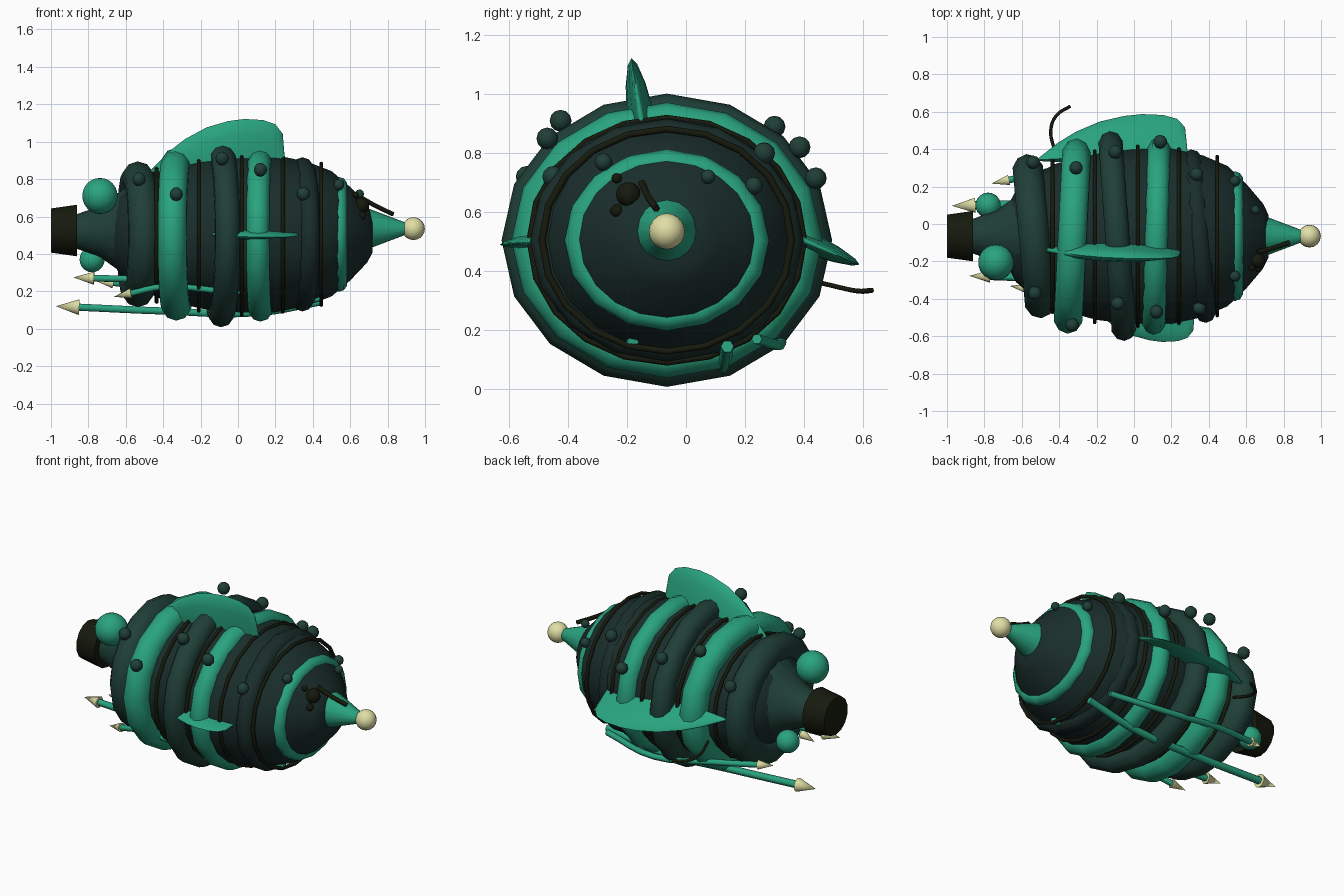
import bpy, bmesh, math
from mathutils import Matrix, Vector

if "Cube" in bpy.data.objects:
    bpy.data.objects.remove(bpy.data.objects["Cube"])

CY, CZ, WIDE = -0.065, 0.508, 1.12      # body axis and sideways stretch


def material(name, rgb):
    m = bpy.data.materials.new(name)
    m.diffuse_color = (*rgb, 1)
    m.use_nodes = True
    m.node_tree.nodes["Principled BSDF"].inputs["Base Color"].default_value = m.diffuse_color
    return m


HULL = material("hull_dark", (0.010, 0.027, 0.024))
BAND = material("band_dark", (0.014, 0.050, 0.038))
GREEN = material("green", (0.022, 0.37, 0.21))
BLACK = material("black", (0.008, 0.010, 0.004))
CREAM = material("cream", (0.75, 0.74, 0.38))


def finish(obj, name, mat, angle=50):
    obj.name = name
    obj.data.materials.append(mat)
    bpy.ops.object.select_all(action='DESELECT')
    obj.select_set(True)
    bpy.context.view_layer.objects.active = obj
    bpy.ops.object.shade_smooth_by_angle(angle=math.radians(angle))
    return obj


def from_bmesh(bm, name, mat, angle=50):
    bmesh.ops.recalc_face_normals(bm, faces=bm.faces)
    me = bpy.data.meshes.new(name)
    bm.to_mesh(me)
    bm.free()
    obj = bpy.data.objects.new(name, me)
    bpy.context.collection.objects.link(obj)
    return finish(obj, name, mat, angle)


def lathe_x(name, profile, mat, segs=18, wide=1.0, cz=CZ):
    """Revolve (x, radius) points around the body axis."""
    bm = bmesh.new()
    rings = []
    for x, r in profile:
        rings.append([bm.verts.new((x, CY + wide * r * math.sin(2 * math.pi * i / segs),
                                    cz + r * math.cos(2 * math.pi * i / segs))) for i in range(segs)])
    for a, b in zip(rings, rings[1:]):
        for i in range(segs):
            j = (i + 1) % segs
            bm.faces.new((a[i], a[j], b[j], b[i]))
    bm.faces.new(rings[0])
    bm.faces.new(rings[-1])
    return from_bmesh(bm, name, mat)


def hoop(name, x, outer, tube, mat, turn=0.0, wide=1.13, segs=16):
    """Oval torus around the body axis; outer is its outer height radius."""
    bpy.ops.mesh.primitive_torus_add(major_segments=segs, minor_segments=10,
                                     major_radius=outer - tube, minor_radius=tube)
    o = bpy.context.object
    o.data.transform(Matrix.Translation((x, CY, CZ - 0.003)) @ Matrix.Rotation(turn, 4, 'Z')
                     @ Matrix.Diagonal((1, wide, 1, 1)) @ Matrix.Rotation(math.pi / 2, 4, 'Y'))
    return finish(o, name, mat, 80)


def ball(name, loc, r, mat, segs=10, rings=6):
    bpy.ops.mesh.primitive_uv_sphere_add(segments=segs, ring_count=rings, radius=r, location=loc)
    return finish(bpy.context.object, name, mat, 60)


def tube(name, pts, r, mat):
    cu = bpy.data.curves.new(name, 'CURVE')
    cu.dimensions = '3D'
    cu.bevel_depth, cu.bevel_resolution, cu.use_fill_caps = r, 1, True
    cu.resolution_u = 4
    s = cu.splines.new('BEZIER')
    s.bezier_points.add(len(pts) - 1)
    for bp, p in zip(s.bezier_points, pts):
        bp.co = p
        bp.handle_left_type = bp.handle_right_type = 'AUTO'
    o = bpy.data.objects.new(name, cu)
    bpy.context.collection.objects.link(o)
    cu.materials.append(mat)
    return o


def fin(name, x0, x1, base, up, height, thick, mat=GREEN):
    """Lens-section fin standing on a line along x."""
    hs = [0.02, 0.38, 0.62, 0.84, 0.96, 1.0, 0.98, 0.90, 0.72, 0.25]
    us = [0, 0.14, 0.26, 0.42, 0.58, 0.70, 0.84, 0.93, 0.985, 1.0]
    up = Vector(up).normalized()
    side = up.cross(Vector((1, 0, 0)))
    bm = bmesh.new()
    rows = []
    for u, h in zip(us, hs):
        c = Vector((x0 + u * (x1 - x0), base[0], base[1]))
        t = thick * math.sin(math.pi * (0.06 + 0.88 * u)) / 2
        rows.append([bm.verts.new(c + up * height * h * math.sin(a) + side * t * math.cos(a))
                     for a in [math.pi * k / 8 for k in range(9)]])
    for a, b in zip(rows, rows[1:]):
        for k in range(9):
            bm.faces.new((a[k], a[(k + 1) % 9], b[(k + 1) % 9], b[k]))
    bm.faces.new(rows[0])
    bm.faces.new(rows[-1])
    return from_bmesh(bm, name, mat)


# Main body, tail and nose
lathe_x("body", [(-0.69, 0.12), (-0.63, 0.22), (-0.54, 0.29), (-0.42, 0.345), (-0.2, 0.40), (0, 0.42),
                 (0.2, 0.42), (0.37, 0.385), (0.5, 0.335), (0.6, 0.25), (0.69, 0.155), (0.72, 0.10)],
        HULL, 20, WIDE)
lathe_x("tail_cone", [(-0.87, 0.09), (-0.74, 0.135), (-0.58, 0.25)], BAND, 16, cz=0.52)
lathe_x("tail_nozzle", [(-1.0, 0.118), (-0.86, 0.138)], BLACK, 14, cz=0.525)
lathe_x("nose_cone", [(0.68, 0.115), (0.705, 0.105), (0.93, 0.02)], GREEN, 16, cz=0.535)
ball("nose_ball", (0.938, CY, 0.535), 0.061, CREAM, 16, 10)

# Thick bands: x, outer radius, tube, material, turn
bands = [(-0.535, 0.39, 0.085, BAND, 0.09), (-0.33, 0.462, 0.08, GREEN, -0.05),
         (-0.09, 0.497, 0.068, BAND, 0.07), (0.12, 0.467, 0.064, GREEN, -0.03),
         (0.345, 0.412, 0.058, HULL, 0.09), (0.54, 0.307, 0.045, GREEN, 0.0)]
for i, (x, r, t, m, turn) in enumerate(bands):
    hoop(f"band_{i + 1}", x, r, t, m, turn)

# Thin seams between bands
for i, (x, r) in enumerate([(-0.435, 0.372), (-0.21, 0.42), (0.02, 0.441), (0.24, 0.425), (0.445, 0.388)]):
    hoop(f"seam_{i + 1}", x, r, 0.011, BLACK, 0, WIDE, 20)

# Fins: back, far side, near side
fin("top_fin", -0.47, 0.25, (-0.14, 0.84), (0, -0.16, 1), 0.285, 0.10)
fin("left_fin", -0.52, 0.285, (0.34, 0.53), (0, 0.92, -0.4), 0.27, 0.08)
fin("right_fin", -0.25, 0.325, (-0.42, 0.515), (0, -1, -0.12), 0.212, 0.06)

# Small knobs on the bands
knobs = [(-0.54, 0.33, 0.74), (-0.31, 0.30, 0.89), (-0.1, 0.385, 0.82), (0.14, 0.44, 0.715),
         (0.335, 0.265, 0.80), (0.54, 0.23, 0.69), (0.65, 0.075, 0.72), (-0.53, -0.37, 0.80),
         (-0.33, -0.54, 0.72), (-0.085, -0.425, 0.91), (0.12, -0.47, 0.85), (0.35, -0.45, 0.72),
         (0.54, -0.28, 0.77)]
for i, p in enumerate(knobs):
    ball(f"knob_{i + 1}", p, 0.025 if p[0] > 0.6 else 0.03 if p[0] > 0.5 else 0.037, BAND)

# Tail bulbs
ball("tail_bulb_large", (-0.738, -0.205, 0.71), 0.096, GREEN, 18, 12)
ball("tail_bulb_small", (-0.78, 0.10, 0.37), 0.068, GREEN, 18, 12)

# Trailing stingers: path ends at the cone base, then the tip
stingers = [([(0.45, 0.14, 0.145), (0.1, 0.13, 0.085), (-0.4, 0.11, 0.095), (-0.85, 0.10, 0.115)], 0.022, 0.042),
            ([(0.38, 0.24, 0.17), (0, 0.32, 0.15), (-0.4, 0.29, 0.21), (-0.67, 0.235, 0.245)], 0.018, 0.028),
            ([(0.45, -0.18, 0.16), (0, -0.26, 0.16), (-0.4, -0.29, 0.255), (-0.77, -0.28, 0.27)], 0.020, 0.035),
            ([(0.3, -0.31, 0.25), (0, -0.36, 0.20), (-0.4, -0.37, 0.225), (-0.57, -0.345, 0.19)], 0.018, 0.028)]
for i, (pts, r, cone_r) in enumerate(stingers):
    tube(f"stinger_{i + 1}", pts, r, GREEN)
    length = cone_r * 2.0 + 0.04
    d = (Vector(pts[-1]) - Vector(pts[-2])).normalized()
    bpy.ops.mesh.primitive_cone_add(vertices=10, radius1=cone_r, depth=length,
                                    location=Vector(pts[-1]) + d * length / 2,
                                    rotation=d.to_track_quat('Z', 'Y').to_euler())
    finish(bpy.context.object, f"stinger_tip_{i + 1}", CREAM)

# Eyes, feeler and side whisker
ball("eye_large", (0.66, -0.195, 0.66), 0.042, BLACK, 12, 8)
ball("eye_lower", (0.665, -0.235, 0.605), 0.022, BLACK)
ball("eye_upper", (0.63, -0.235, 0.715), 0.018, BLACK)
tube("feeler", [(0.66, -0.15, 0.70), (0.74, -0.13, 0.655), (0.83, -0.10, 0.612)], 0.013, BLACK)
tube("whisker", [(-0.42, 0.38, 0.38), (-0.445, 0.50, 0.35), (-0.415, 0.58, 0.333), (-0.34, 0.63, 0.335)],
     0.009, BLACK)
